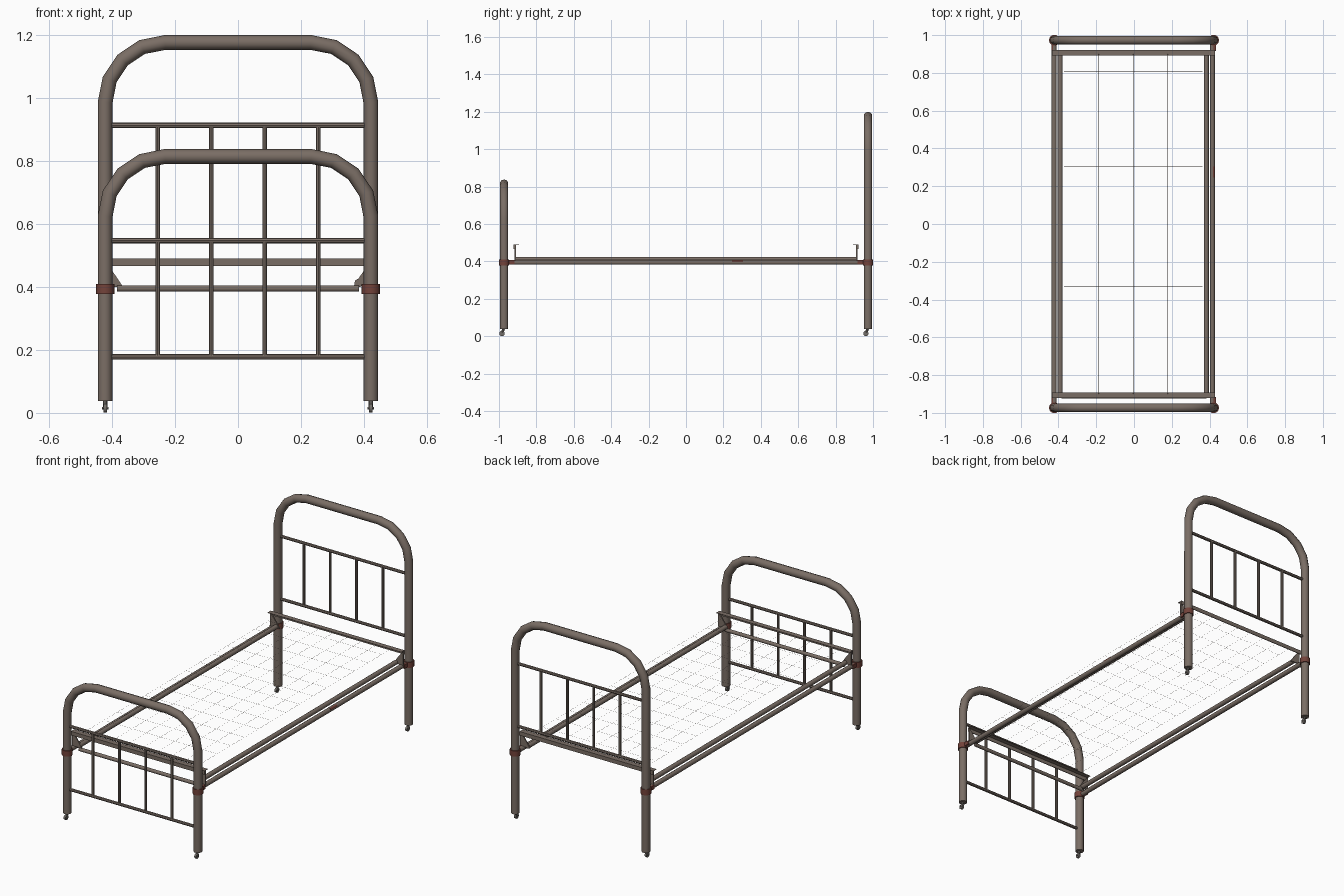
import bpy, bmesh, math

cube = bpy.data.objects.get("Cube")
if cube:
    bpy.data.objects.remove(cube)


def material(name, rgb):
    m = bpy.data.materials.new(name)
    m.use_nodes = True
    m.diffuse_color = (*rgb, 1)
    m.node_tree.nodes["Principled BSDF"].inputs["Base Color"].default_value = (*rgb, 1)
    return m


BROWN = material("aged brown paint", (0.195, 0.155, 0.13))
RED = material("rust red", (0.17, 0.055, 0.042))
GREY = material("dull caster metal", (0.17, 0.155, 0.14))


def tubes(name, paths, radius, mat, res=3):
    """Sweep a round section along one or more paths."""
    cu = bpy.data.curves.new(name, 'CURVE')
    cu.dimensions = '3D'
    cu.bevel_depth = radius
    cu.bevel_resolution = res
    cu.use_fill_caps = True
    for path in paths:
        sp = cu.splines.new('POLY')
        sp.points.add(len(path) - 1)
        for p, co in zip(sp.points, path):
            p.co = (*co, 1)
    cu.materials.append(mat)
    ob = bpy.data.objects.new(name, cu)
    bpy.context.collection.objects.link(ob)
    bpy.ops.object.select_all(action='DESELECT')
    ob.select_set(True)
    bpy.context.view_layer.objects.active = ob
    bpy.ops.object.convert(target='MESH')
    bpy.ops.object.shade_smooth_by_angle(angle=math.radians(40))


def prism(name, profile, place, depth, mat):
    """Extrude a flat profile; place(u, v, d) maps it into the model."""
    bm = bmesh.new()
    rings = [[bm.verts.new(place(u, v, d)) for u, v in profile] for d in depth]
    n = len(profile)
    bm.faces.new(rings[0])
    bm.faces.new(rings[1][::-1])
    for i in range(n):
        j = (i + 1) % n
        bm.faces.new((rings[0][i], rings[1][i], rings[1][j], rings[0][j]))
    bmesh.ops.recalc_face_normals(bm, faces=bm.faces)
    me = bpy.data.meshes.new(name)
    bm.to_mesh(me)
    bm.free()
    me.materials.append(mat)
    bpy.context.collection.objects.link(bpy.data.objects.new(name, me))


POST_X, END_Y, TUBE_R, BEND = 0.422, 0.973, 0.0235, 0.19
RAIL_Z, MESH_Z, FRAME_Y = 0.395, 0.49, 0.912
spindle_x = [-0.255, -0.085, 0.085, 0.255]


def end_frame(name, y, top, low, high):
    """Bent tube hoop with two cross rails and spindles between them."""
    zc = top - TUBE_R - BEND
    xc = POST_X - BEND
    arc = [(xc + BEND * math.cos(a), y, zc + BEND * math.sin(a))
           for a in (math.pi / 2 * i / 4 for i in range(5))]
    right = [(POST_X, y, 0.038)] + arc
    left = [(-x, yy, z) for x, yy, z in reversed(right)]
    tubes(name + "_hoop", [right + left], TUBE_R, BROWN)
    for label, z in (("lower", low), ("upper", high)):
        tubes(f"{name}_{label}_rail", [[(-POST_X, y, z), (POST_X, y, z)]], 0.0088, BROWN, 2)
    tubes(name + "_spindles", [[(x, y, low), (x, y, high)] for x in spindle_x],
          0.0075, BROWN, 2)


end_frame("headboard", END_Y, 1.2, 0.547, 0.913)
end_frame("footboard", -END_Y, 0.838, 0.178, 0.547)

for sy, end in ((1, "head"), (-1, "foot")):
    # angle iron that holds the wire mesh
    angle_iron = [(0.922, MESH_Z), (0.892, MESH_Z), (0.892, MESH_Z - 0.002),
                  (0.918, MESH_Z - 0.002), (0.918, 0.467), (0.922, 0.467)]
    prism(end + "_angle_iron", angle_iron,
          lambda u, v, d: (d, sy * u, v), (-0.434, 0.43), BROWN)
    for sx, side in ((1, "left"), (-1, "right")):
        tag = f"{end}_{side}"
        x, y = sx * POST_X, sy * END_Y
        # clamp round the post, with a lug along the outside of the side rail
        tubes(tag + "_collar", [[(x, y, 0.377), (x, y, 0.41)]], 0.029, RED)
        prism(tag + "_rail_lug", [(0.422, 0.384), (0.435, 0.384), (0.435, 0.407), (0.422, 0.407)],
              lambda u, v, d: (sx * u - 0.002, sy * d, v), (0.917, 0.973), RED)
        # gusset lifting the angle iron above the rails
        prism(tag + "_gusset", [(0.368, 0.405), (0.43, 0.405), (0.43, 0.487), (0.402, 0.455)],
              lambda u, v, d: (sx * u, sy * d, v), (0.909, 0.916), BROWN)
        # caster: stem, wheel and axle
        wy = y - 0.011
        tubes(tag + "_caster_stem", [[(x, y, 0.045), (x, wy, 0.016)]], 0.007, GREY, 2)
        tubes(tag + "_caster_wheel", [[(x - 0.006, wy, 0.0145), (x + 0.006, wy, 0.0145)]],
              0.0145, GREY)
        tubes(tag + "_caster_axle", [[(x - 0.01, wy, 0.0145), (x + 0.01, wy, 0.0145)]],
              0.004, GREY, 1)

# paired side rails: long outer tube and higher inner tube
for sx, side in ((1, "left"), (-1, "right")):
    xo, xi = sx * 0.419 - 0.004, sx * 0.387 - 0.004
    tubes(side + "_outer_rail", [[(xo, -0.95, RAIL_Z), (xo, 0.95, RAIL_Z)]], 0.0135, BROWN)
    tubes(side + "_inner_rail", [[(xi, -FRAME_Y, 0.412), (xi, FRAME_Y, 0.412)]], 0.0135, BROWN)

# rust patch on the upper outer side of the left rail
tubes("left_rail_rust_patch", [[(0.4205, 0.245, 0.4), (0.4205, 0.305, 0.4)]], 0.008, RED)

# low tie bar at the foot
tubes("foot_tie_bar", [[(-0.385, -FRAME_Y, RAIL_Z), (0.385, -FRAME_Y, RAIL_Z)]], 0.0105, BROWN)

# fine wire mesh
long_wires = [[(i * 0.0915 - 0.004, -0.9, MESH_Z), (i * 0.0915 - 0.004, 0.9, MESH_Z)]
              for i in range(-4, 5)]
cross_wires = [[(-0.37, j * 0.1265 + 0.05, MESH_Z), (0.362, j * 0.1265 + 0.05, MESH_Z)]
               for j in range(-6, 7)]
tubes("wire_mesh", long_wires + cross_wires, 0.0004, BROWN, 0)
